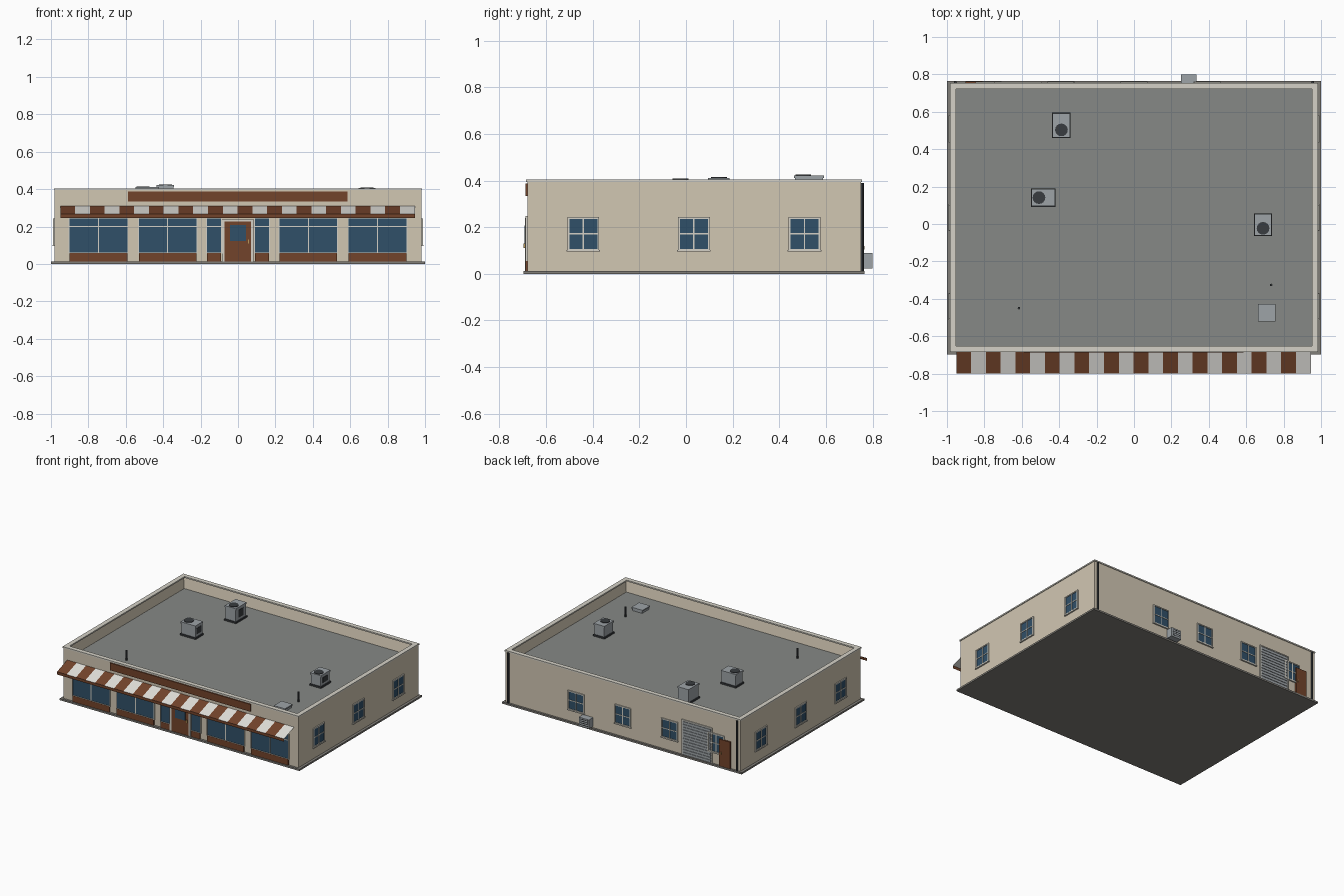
import bpy, bmesh
from math import radians
from mathutils import Matrix, Vector

if "Cube" in bpy.data.objects:
    bpy.data.objects.remove(bpy.data.objects["Cube"])


def mat(name, r, g, b):
    m = bpy.data.materials.new(name)
    m.diffuse_color = (r, g, b, 1)
    m.use_nodes = True
    m.node_tree.nodes["Principled BSDF"].inputs["Base Color"].default_value = m.diffuse_color
    return m


WALL = mat("cream_wall", .64, .57, .45)
TRIM = mat("light_trim", .66, .64, .57)
BROWN = mat("brown", .17, .056, .024)
GLASS = mat("blue_glass", .03, .08, .14)
ROOF = mat("roof_grey", .24, .25, .24)
BASE = mat("dark_base", .22, .21, .19)
METAL = mat("metal", .34, .37, .39)
DARK = mat("dark_metal", .04, .045, .05)
WHITE = mat("awning_white", .75, .74, .70)
BRASS = mat("brass", .5, .32, .1)


def finish(name, bm, material, frame=Matrix()):
    bm.transform(frame)
    bmesh.ops.recalc_face_normals(bm, faces=bm.faces)
    me = bpy.data.meshes.new(name)
    bm.to_mesh(me)
    bm.free()
    me.materials.append(material)
    ob = bpy.data.objects.new(name, me)
    bpy.context.collection.objects.link(ob)
    return ob


def boxes(name, material, *spans, frame=Matrix()):
    """Each span is x0, x1, y0, y1, z0, z1."""
    bm = bmesh.new()
    for x0, x1, y0, y1, z0, z1 in spans:
        m = Matrix.Translation(((x0 + x1) / 2, (y0 + y1) / 2, (z0 + z1) / 2))
        bmesh.ops.create_cube(bm, size=1, matrix=m @ Matrix.Diagonal((x1 - x0, y1 - y0, z1 - z0, 1)))
    return finish(name, bm, material, frame)


def cylinder(name, material, x, y, z0, z1, r, sides=12):
    bm = bmesh.new()
    bmesh.ops.create_cone(bm, cap_ends=True, segments=sides, radius1=r, radius2=r, depth=z1 - z0,
                          matrix=Matrix.Translation((x, y, (z0 + z1) / 2)))
    return finish(name, bm, material)


def wall_frame(x, y, angle):
    return Matrix.Translation((x, y, 0)) @ Matrix.Rotation(radians(angle), 4, 'Z')


# local wall space: u along the wall, -y pointing outwards
def window(name, frame, u0, u1, z0, z1, uprights=(), rails=(), t=.008, sill=False):
    boxes(name + "_glass", GLASS, (u0, u1, -.003, .002, z0, z1), frame=frame)
    d = (-.008, .002)
    bars = [(u0 - t, u0, *d, z0 - t, z1 + t), (u1, u1 + t, *d, z0 - t, z1 + t),
            (u0, u1, *d, z0 - t, z0), (u0, u1, *d, z1, z1 + t)]
    bars += [(u - .003, u + .003, -.006, .002, z0, z1) for u in uprights]
    bars += [(u0, u1, -.006, .002, z - .003, z + .003) for z in rails]
    if sill:
        bars.append((u0 - .012, u1 + .012, -.011, .002, z0 - .012, z0 - t + .002))
    boxes(name + "_frame", TRIM, *bars, frame=frame)


# base slab
boxes("base_slab", BASE, (-1, 1, -.697, .765, 0, .013))

# wall shell with the roof recess sunk into its top
bm = bmesh.new()
bmesh.ops.create_cube(bm, size=1, matrix=Matrix.Translation((0, .035, .2035)) @ Matrix.Diagonal((1.96, 1.43, .385, 1)))
top = max(bm.faces, key=lambda f: f.calc_center_median().z)
bmesh.ops.inset_region(bm, faces=[top], thickness=.025)
bmesh.ops.translate(bm, verts=top.verts, vec=(0, 0, -.09))
finish("walls", bm, WALL)
boxes("roof_deck", ROOF, (-.957, .957, -.657, .727, .30, .31))
boxes("parapet_coping", TRIM, (-.985, .985, -.685, -.651, .394, .404), (-.985, .985, .721, .755, .394, .404),
      (-.985, -.951, -.651, .721, .394, .404), (.951, .985, -.651, .721, .394, .404))

# shop front
front = wall_frame(0, -.68, 0)
for side, s in (("left", -1), ("right", 1)):
    for i, (a, b) in enumerate(((.222, .53), (.592, .90), (.09, .165))):
        u0, u1 = sorted((s * a, s * b))
        big = i < 2
        window(f"shop_window_{side}_{i}", front, u0, u1, .06, .243, ((u0 + u1) / 2,) if big else (), (.2,), .005)
        boxes(f"kick_panel_{side}_{i}", BROWN, (u0, u1, -.009, .002, .013, .058), frame=front)
boxes("sign_board", BROWN, (-.588, .585, -.008, .002, .333, .388), frame=front)

# front door
boxes("front_door", BROWN, (-.072, .07, -.010, .002, .013, .228), frame=front)
boxes("front_door_frame", TRIM, (-.086, -.072, -.011, .002, .013, .24), (.07, .084, -.011, .002, .013, .24),
      (-.072, .07, -.011, .002, .228, .24), frame=front)
boxes("front_door_glass", GLASS, (-.043, .043, -.012, 0, .122, .208), frame=front)
boxes("front_door_handle", BRASS, (.053, .060, -.016, 0, .11, .13), frame=front)

# striped awning made of thin cloth sheets, with a valance on the lower edge
n, x0, w = 24, -.95, 1.895 / 24
for name, material, odd in (("awning_brown", BROWN, 0), ("awning_white", WHITE, 1)):
    bm = bmesh.new()
    for i in range(odd, n, 2):
        a, b = x0 + i * w, x0 + (i + 1) * w
        bm.faces.new([bm.verts.new(p) for p in
                      ((a, -.80, .267), (b, -.80, .267), (b, -.68, .31), (a, -.68, .31))])
    finish(name, bm, material)
bm = bmesh.new()
bm.faces.new([bm.verts.new(p) for p in ((x0, -.80, .246), (-x0 - .005, -.80, .246),
                                        (-x0 - .005, -.80, .267), (x0, -.80, .267))])
finish("awning_valance", bm, BROWN)

# small cross windows on the sides and back
back = wall_frame(0, .75, 180)
for i, y in enumerate((-.44, .034, .508)):
    for side, x, angle in (("right", .98, 90), ("left", -.98, -90)):
        window(f"{side}_window_{i}", wall_frame(x, y, angle), -.06, .06, .107, .235, (0,), (.171,), sill=True)
for i, x in enumerate((.39, 0, -.39, -.78)):
    window(f"back_window_{i}", wall_frame(x, .75, 180), -.06, .06, .107, .235, (0,), (.171,), sill=True)

# back shutter with slats, service door
boxes("shutter", METAL, (.50, .74, -.003, .002, .013, .27),
      *[(.505, .735, -.007, 0, .018 + i * .021, .033 + i * .021) for i in range(12)], frame=back)
boxes("shutter_frame", TRIM, (.492, .50, -.008, .002, .013, .278), (.74, .748, -.008, .002, .013, .278),
      (.50, .74, -.008, .002, .27, .278), frame=back)
boxes("service_door", BROWN, (.81, .90, -.011, .002, .013, .215), frame=back)
boxes("service_door_handle", BRASS, (.822, .828, -.015, 0, .105, .12), frame=back)

# wall air unit and downpipes
boxes("wall_air_unit", METAL, (-.335, -.25, -.05, 0, .022, .09), frame=back)
boxes("wall_air_unit_grille", DARK, *[(-.325, -.26, -.0505, -.045, z, z + .006) for z in (.034, .048, .062, .076)],
      frame=back)
for side, x in (("left", -.955), ("right", .955)):
    cylinder(f"downpipe_{side}", DARK, x, .756, .013, .39, .008, 8)

# rooftop air units: footprint, top height, fan position
for i, (xa, xb, ya, yb, h, fx, fy) in enumerate(((-.435, -.342, .463, .592, .422, -.388, .503),
                                                 (-.547, -.422, .095, .187, .411, -.508, .141),
                                                 (.645, .735, -.062, .053, .405, .69, -.023))):
    boxes(f"roof_unit_{i}_skid", DARK, (xa - .003, xb + .003, ya - .003, yb + .003, .31, .322))
    boxes(f"roof_unit_{i}_body", METAL, (xa + .004, xb - .004, ya + .004, yb - .004, .322, h - .012))
    boxes(f"roof_unit_{i}_lid", METAL, (xa, xb, ya, yb, h - .012, h))
    cylinder(f"roof_unit_{i}_fan", DARK, fx, fy, h - .005, h + .004, .034, 16)
    yc = (ya + yb) / 2
    boxes(f"roof_unit_{i}_grille", DARK, (xb - .006, xb - .002, yc - .03, yc + .03, .34, h - .025))

# roof hatch and vent pipes
boxes("roof_hatch", METAL, (.67, .75, -.515, -.435, .31, .328), (.664, .756, -.521, -.429, .328, .337))
for i, (x, y) in enumerate(((.733, -.326), (-.615, -.45))):
    cylinder(f"vent_pipe_{i}", DARK, x, y, .31, .385, .007, 8)
